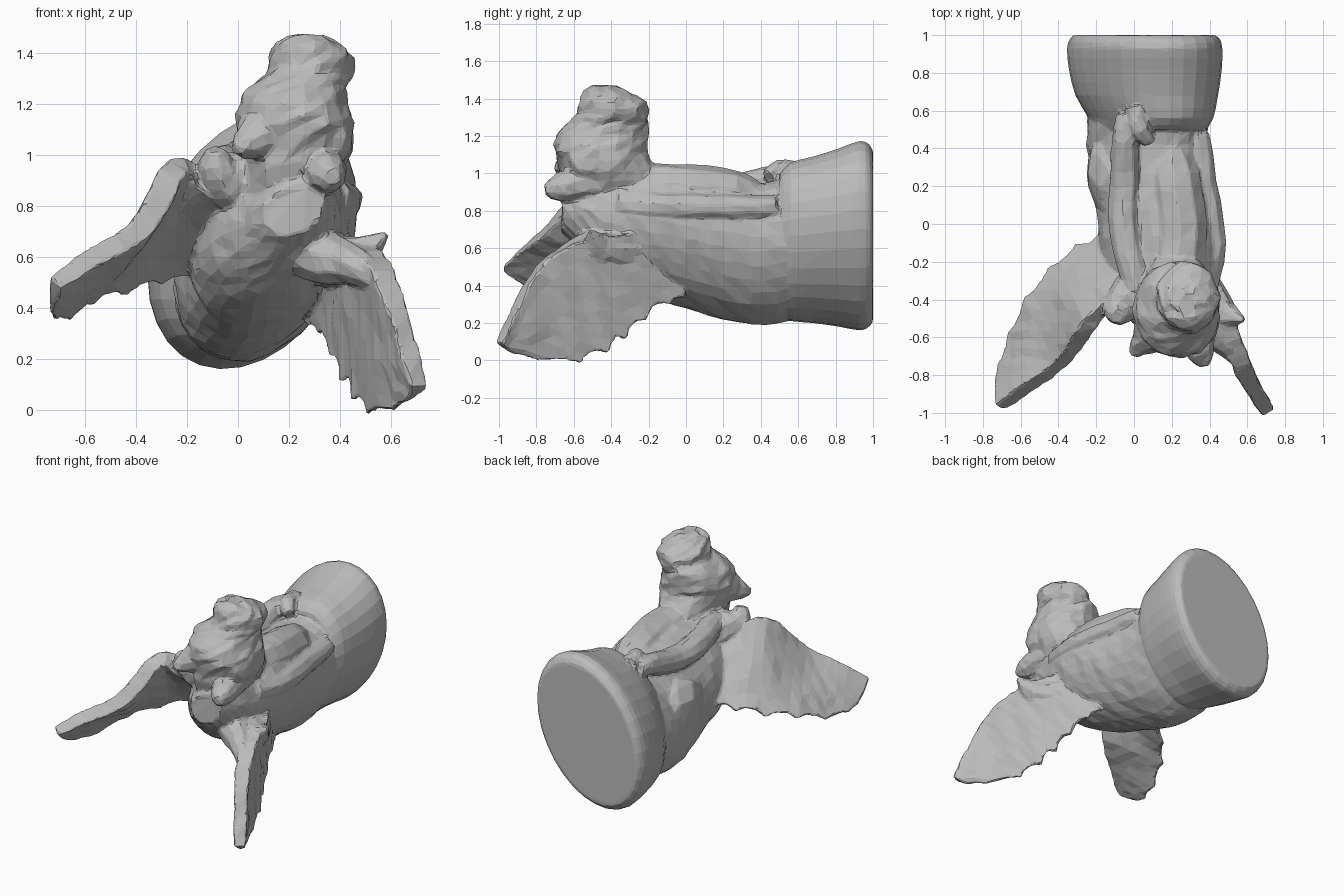
import bpy
import bmesh
import math
import random
from mathutils import Vector

random.seed(4)
if "Cube" in bpy.data.objects:
    bpy.data.objects.remove(bpy.data.objects["Cube"], do_unlink=True)

stone = bpy.data.materials.new("grey stone")
stone.use_nodes = True
stone.diffuse_color = (0.5, 0.5, 0.5, 1)
stone.node_tree.nodes["Principled BSDF"].inputs["Base Color"].default_value = (0.5, 0.5, 0.5, 1)
parts = []


def spline(rows, steps):
    """Smoothly resample a list of number rows."""
    rows = [Vector(r) for r in rows]
    out = []
    for i in range(len(rows) - 1):
        a, b = rows[max(i - 1, 0)], rows[i]
        c, d = rows[i + 1], rows[min(i + 2, len(rows) - 1)]
        for k in range(steps):
            t = k / steps
            m, n = (c - a) / 2, (d - b) / 2
            out.append(b * (2*t**3 - 3*t**2 + 1) + m * (t**3 - 2*t**2 + t)
                       + c * (3*t**2 - 2*t**3) + n * (t**3 - t**2))
    return out + [rows[-1]]


def finish(name, bm, rough=0.0):
    for v in bm.verts:
        v.co += Vector([random.uniform(-rough, rough) for _ in range(3)])
    bmesh.ops.recalc_face_normals(bm, faces=bm.faces)
    mesh = bpy.data.meshes.new(name)
    bm.to_mesh(mesh)
    bm.free()
    mesh.materials.append(stone)
    obj = bpy.data.objects.new(name, mesh)
    bpy.context.collection.objects.link(obj)
    parts.append(obj)


def loft(name, rings, rough=0.0):
    """Skin closed rings of points and cap both ends."""
    bm = bmesh.new()
    loops = [[bm.verts.new(p) for p in ring] for ring in rings]
    n = len(loops[0])
    for a, b in zip(loops, loops[1:]):
        for i in range(n):
            j = (i + 1) % n
            bm.faces.new((a[i], a[j], b[j], b[i]))
    bm.faces.new(loops[0])
    bm.faces.new(loops[-1])
    finish(name, bm, rough)


def angles(n):
    return [math.tau * i / n for i in range(n)]


def body(name, sections, steps, lean, rough):
    """Sections along y: y, left x, right x, bottom z, top z."""
    rings = []
    for y, x0, x1, z0, z1 in spline(sections, steps):
        rings.append([((x0 + x1) / 2 + (x1 - x0) / 2 * math.cos(t), y,
                       (z0 + z1) / 2 + (z1 - z0) / 2 * math.sin(t + lean))
                      for t in angles(30)])
    loft(name, rings, rough)


def tube(name, path, steps=3, sides=9):
    """Path rows: x, y, z, radius."""
    pts = spline(path, steps)
    rings = []
    for i, p in enumerate(pts):
        along = (pts[min(i + 1, len(pts) - 1)] - pts[max(i - 1, 0)]).to_3d().normalized()
        u = along.cross(Vector((0.1, 0.2, 1))).normalized()
        v = along.cross(u)
        rings.append([p.to_3d() + p.w * (u * math.cos(t) + v * math.sin(t)) for t in angles(sides)])
    loft(name, rings, 0.006)


def lump(name, centre, size):
    bm = bmesh.new()
    bmesh.ops.create_icosphere(bm, subdivisions=2, radius=1)
    for v in bm.verts:
        v.co = Vector(centre) + v.co * Vector(size)
    finish(name, bm, 0.01)


def wing(name, lead, trail, thick):
    """Blade with a blunt leading edge and a ragged trailing edge."""
    a, b = spline(lead, 4), spline(trail, 4)
    rings, m = [], 6
    for i, (p, q) in enumerate(zip(a, b)):
        s = i / (len(a) - 1)
        span = a[min(i + 1, len(a) - 1)] - a[max(i - 1, 0)]
        normal = (q - p).cross(span).normalized()
        q = q + (q - p) * (0.06 if i % 3 == 0 else -0.01)
        w = thick * (1 - 0.5 * s)
        ring = []
        for side in (1, -1):
            for k in range(m + 1):
                f = k / m if side == 1 else 1 - k / m
                ring.append(p.lerp(q, f) + normal * side * (0.01 + w * (1 - f)))
        rings.append(ring)
    loft(name, rings, 0.006)


# Flared mounting base with a bevelled flat back
body("base", [(0.5, -0.22, 0.38, 0.24, 1.0), (0.56, -0.24, 0.42, 0.21, 1.06),
              (0.68, -0.31, 0.445, 0.2, 1.09), (0.82, -0.345, 0.465, 0.18, 1.135),
              (0.93, -0.355, 0.468, 0.16, 1.175), (0.98, -0.34, 0.455, 0.18, 1.155),
              (1.0, -0.32, 0.43, 0.21, 1.12)], 2, 0.28, 0)

# Crouching torso narrowing toward the chest
body("torso", [(0.6, -0.24, 0.4, 0.23, 0.99), (0.42, -0.25, 0.395, 0.19, 0.95),
               (0.2, -0.23, 0.42, 0.22, 0.97), (0, -0.19, 0.45, 0.28, 1.0),
               (-0.2, -0.17, 0.46, 0.35, 1.01), (-0.4, -0.1, 0.42, 0.46, 0.98),
               (-0.55, 0.02, 0.38, 0.58, 0.95), (-0.66, 0.1, 0.34, 0.68, 0.9)], 3, 0.25, 0.007)

# Folds and ridges on the back and flanks
tube("back_ridge", [(-0.04, 0.58, 0.99, 0.05), (-0.05, 0.45, 0.97, 0.07), (-0.05, 0.2, 0.91, 0.08),
                    (-0.05, -0.05, 0.92, 0.08), (0.02, -0.35, 0.95, 0.07)])
tube("back_mantle", [(0.2, 0.43, 0.86, 0.06), (0.22, 0.25, 0.89, 0.13), (0.25, 0, 0.91, 0.14),
                     (0.24, -0.25, 0.92, 0.14), (0.24, -0.4, 0.95, 0.12)])
tube("left_flank_fold", [(0.34, 0.48, 0.82, 0.06), (0.37, 0.2, 0.82, 0.075), (0.41, -0.1, 0.82, 0.08),
                         (0.36, -0.35, 0.84, 0.08)])
lump("right_haunch", (-0.13, 0.27, 0.6), (0.125, 0.24, 0.22))
tube("collar_knob", [(0, 0.62, 1.01, 0.05), (0.03, 0.5, 1.02, 0.055), (0.08, 0.44, 0.98, 0.04)])

# Head and flat cap, stacked as ellipses: z, x, y, radius x, radius y
rings = []
for z, x, y, rx, ry in spline([(0.75, 0.2, -0.38, 0.18, 0.22), (0.9, 0.2, -0.4, 0.19, 0.25),
                               (1.02, 0.23, -0.42, 0.21, 0.26), (1.12, 0.23, -0.46, 0.23, 0.25),
                               (1.2, 0.22, -0.45, 0.22, 0.245), (1.27, 0.23, -0.42, 0.19, 0.22),
                               (1.32, 0.28, -0.39, 0.165, 0.195), (1.38, 0.285, -0.39, 0.165, 0.18),
                               (1.44, 0.27, -0.43, 0.13, 0.12), (1.465, 0.28, -0.44, 0.06, 0.06)], 2):
    rings.append([(x + rx * math.cos(t), y + ry * math.sin(t), z) for t in angles(18)])
loft("head", rings, 0.012)
tube("snout", [(0.28, -0.42, 0.98, 0.13), (0.33, -0.6, 0.94, 0.095), (0.36, -0.7, 0.92, 0.07),
               (0.37, -0.755, 0.915, 0.03)])
tube("cheek", [(0.2, -0.42, 1.1, 0.17), (0.1, -0.57, 1.08, 0.12), (0.03, -0.65, 1.04, 0.06),
               (-0.01, -0.69, 1.02, 0.025)])
lump("left_brow", (0.37, -0.5, 1.07), (0.09, 0.14, 0.12))
tube("right_shoulder", [(0.08, -0.3, 0.85, 0.14), (-0.03, -0.4, 0.9, 0.12), (-0.08, -0.46, 0.95, 0.085),
                        (-0.09, -0.49, 1.02, 0.04)])

# Spread wings with ragged trailing edges
wing("right_wing",
     [(0.02, -0.3, 0.83), (-0.12, -0.43, 0.88), (-0.23, -0.53, 0.96), (-0.38, -0.74, 0.71),
      (-0.55, -0.86, 0.61), (-0.715, -0.975, 0.5)],
     [(-0.05, 0.05, 0.52), (-0.2, -0.07, 0.53), (-0.39, -0.2, 0.49), (-0.57, -0.4, 0.43),
      (-0.68, -0.65, 0.36), (-0.735, -0.83, 0.38)], 0.055)
wing("left_wing",
     [(0.34, -0.25, 0.66), (0.44, -0.42, 0.66), (0.5, -0.57, 0.64), (0.57, -0.75, 0.54),
      (0.63, -0.87, 0.38), (0.715, -1.0, 0.09)],
     [(0.28, 0.0, 0.34), (0.34, -0.15, 0.3), (0.4, -0.3, 0.17), (0.46, -0.43, 0.07),
      (0.54, -0.64, 0.0), (0.67, -0.93, 0.04)], 0.06)
tube("left_shoulder", [(0.2, -0.4, 0.7, 0.14), (0.34, -0.5, 0.6, 0.11), (0.45, -0.6, 0.57, 0.08),
                       (0.55, -0.72, 0.51, 0.04)])
tube("left_wing_spur", [(0.32, -0.28, 0.58, 0.1), (0.46, -0.46, 0.6, 0.09), (0.58, -0.51, 0.69, 0.015)])

# Fuse the parts into one carved piece with irregular flat facets
for part in parts:
    part.select_set(True)
bpy.context.view_layer.objects.active = parts[0]
bpy.ops.object.join()
figure = bpy.context.view_layer.objects.active
figure.name = "carved_winged_figure"
fuse = figure.modifiers.new("fuse", "REMESH")
fuse.mode = "VOXEL"
fuse.voxel_size = 0.012
soften = figure.modifiers.new("soften", "SMOOTH")
soften.factor = 0.5
soften.iterations = 2
facet = figure.modifiers.new("facet", "DECIMATE")
facet.ratio = 0.05
